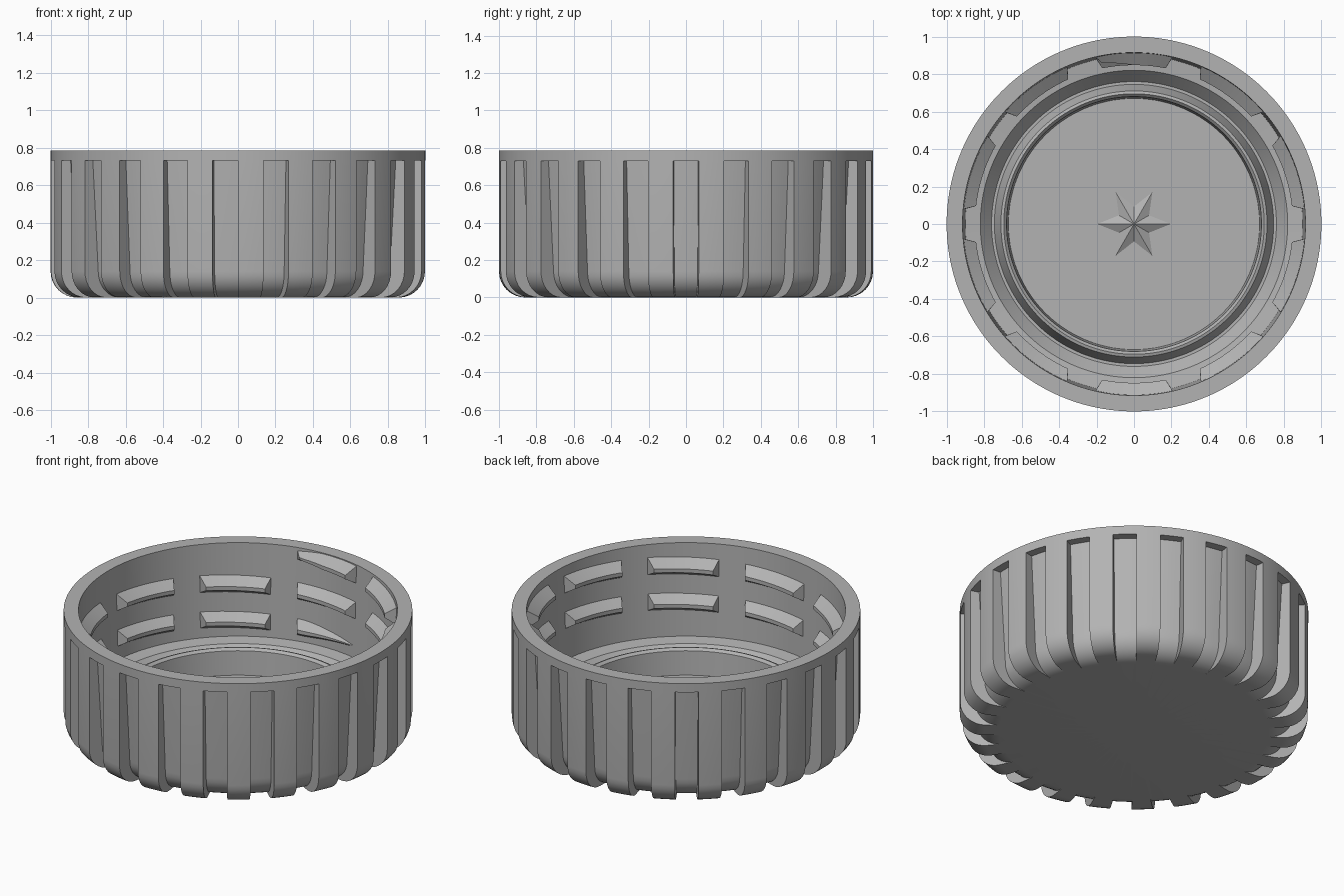
import bpy, bmesh, math

if "Cube" in bpy.data.objects:
    bpy.data.objects.remove(bpy.data.objects["Cube"])

gray = bpy.data.materials.new("light gray plastic")
gray.diffuse_color = (0.45, 0.45, 0.45, 1)
gray.use_nodes = True
gray.node_tree.nodes["Principled BSDF"].inputs["Base Color"].default_value = gray.diffuse_color


def finish(bm, name):
    bmesh.ops.remove_doubles(bm, verts=bm.verts, dist=1e-5)
    bmesh.ops.dissolve_degenerate(bm, dist=1e-5, edges=bm.edges)
    bmesh.ops.recalc_face_normals(bm, faces=bm.faces)
    me = bpy.data.meshes.new(name)
    bm.to_mesh(me)
    bm.free()
    me.materials.append(gray)
    ob = bpy.data.objects.new(name, me)
    bpy.context.collection.objects.link(ob)
    bpy.ops.object.select_all(action='DESELECT')
    ob.select_set(True)
    bpy.context.view_layer.objects.active = ob
    bpy.ops.object.shade_smooth_by_angle(angle=math.radians(30))
    return ob


def polar(r, a, z):
    return (r * math.cos(a), r * math.sin(a), z)


# Cap body: one closed profile, with recessed grooves between the grip ribs
H, GROOVE_TOP, RIBS, FILLET = 0.785, 0.73, 23, 0.14
inner = [(1, H), (0.915, H), (0.90, 0.20), (0.82, 0.19), (0.76, 0.12),
         (0.745, 0.12), (0.71, 0.22), (0.695, 0.225), (0.68, 0.21),
         (0.67, 0.06), (0, 0.06)]


def profile(low, high):
    """Bottom centre, rounded corner, grip wall, rim and inside."""
    pts = [(0, 0)]
    for i in range(9):
        t = math.radians(-90 + 90 * i / 8)
        pts.append((low - FILLET + FILLET * math.cos(t), FILLET + FILLET * math.sin(t)))
    return pts + [(high, GROOVE_TOP), (1, GROOVE_TOP)] + inner


rib_profile, groove_profile = profile(1, 1), profile(0.913, 0.948)
bm = bmesh.new()
columns = []
step, SEG = 2 * math.pi / RIBS, 4
for k in range(RIBS):
    for prof, start in ((groove_profile, -0.25), (rib_profile, 0.25)):
        for i in range(SEG + 1):
            a = step * (k + start + 0.5 * i / SEG)
            columns.append([bm.verts.new(polar(r, a, z)) for r, z in prof])
for c, d in zip(columns, columns[1:] + columns[:1]):
    for i in range(len(c) - 1):
        quad = (c[i], d[i], d[i + 1], c[i + 1])
        # skip faces that collapse to nothing in the groove side walls
        if len({tuple(round(x, 5) for x in v.co) for v in quad}) > 2:
            bm.faces.new(quad)
finish(bm, "cap_body")

# Helical thread, interrupted by ten vertical gaps
START, END, PITCH = -285, 474, 0.225
bm = bmesh.new()
for k in range(-8, 14):
    a0, a1 = max(36 * k + 5, START), min(36 * k + 31, END)
    if a1 - a0 < 3:
        continue
    rings = []
    for i in range(9):
        f = i / 8
        deg = a0 + (a1 - a0) * f
        grow = min(1, (deg - START) / 25 + 0.05, (END - deg) / 25 + 0.05)
        z = 0.525 + PITCH * (deg - 126) / 360
        section = ((0.911, 0.058 * grow), (0.911 - 0.063 * grow, 0.012 * grow),
                   (0.911 - 0.063 * grow, -0.012 * grow), (0.911, -0.05 * grow))
        # sloped ends on each thread piece
        ring = []
        for j, (r, dz) in enumerate(section):
            lean = (1.5 if i == 0 else -1.5 if i == 8 else 0) if j in (1, 2) else 0
            zz = min(z + dz, 0.78)
            rr = r if j in (1, 2) else 0.904 + 0.010 * zz / H
            ring.append(bm.verts.new(polar(rr, math.radians(deg + lean), zz)))
        rings.append(ring)
    for p, q in zip(rings, rings[1:]):
        for j in range(4):
            bm.faces.new((p[j], p[(j + 1) % 4], q[(j + 1) % 4], q[j]))
    bm.faces.new(rings[0])
    bm.faces.new(rings[-1])
finish(bm, "thread")

# Six-pointed raised star in the middle of the floor
bm = bmesh.new()
top = bm.verts.new((0, 0, 0.105))
rim = [bm.verts.new(polar(0.2 if i % 2 == 0 else 0.095, math.radians(30 * i), 0.059))
       for i in range(12)]
for i in range(12):
    bm.faces.new((top, rim[i], rim[(i + 1) % 12]))
bm.faces.new(rim[::-1])
finish(bm, "floor_star")
